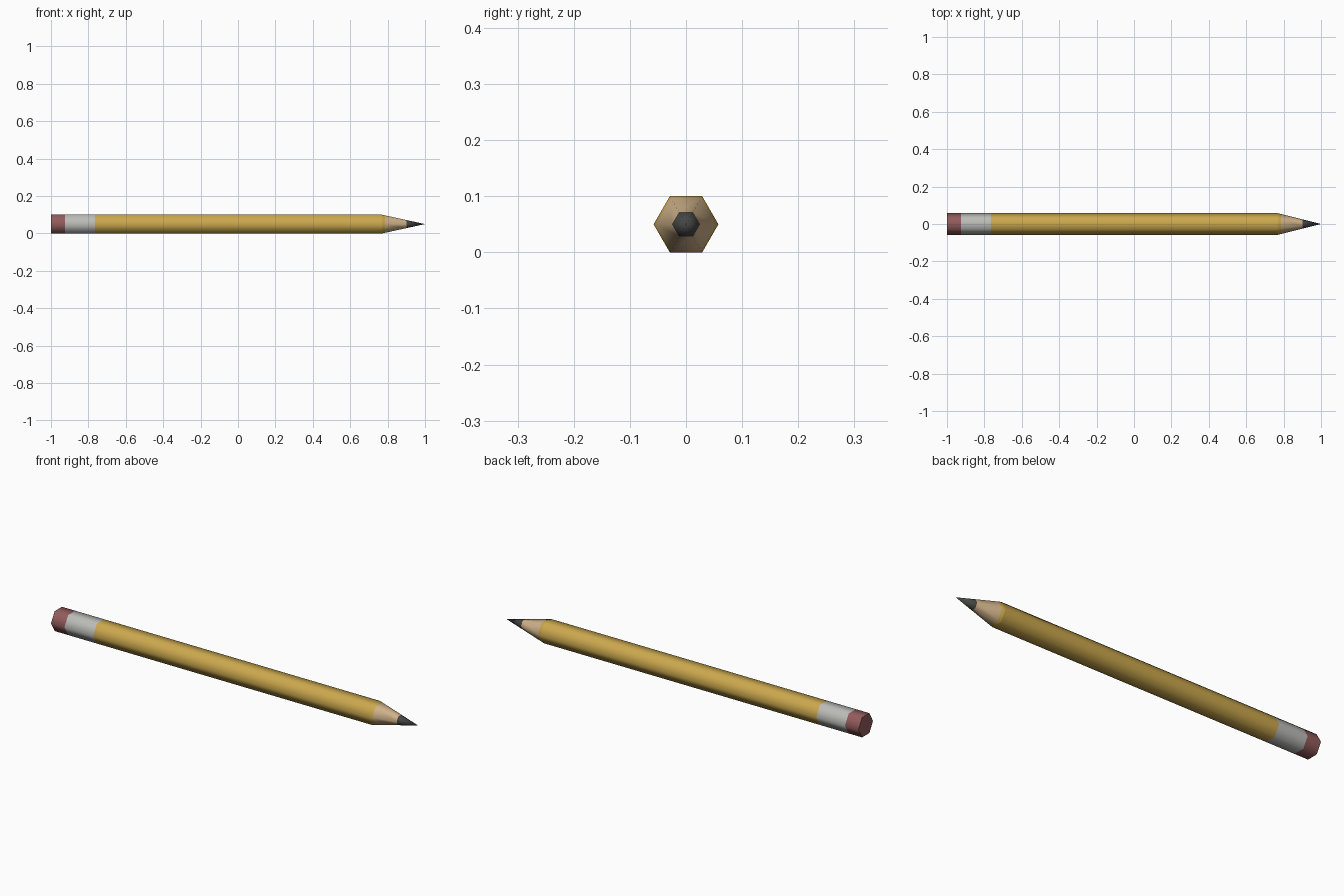
import bpy, bmesh, math

if "Cube" in bpy.data.objects:
    bpy.data.objects.remove(bpy.data.objects["Cube"])

R = 0.1 / math.sqrt(3)      # corner radius of a hexagon 0.1 across flats
CZ = 0.05
SHOULDER, TIP = 0.77, 1.0


def material(name, col):
    m = bpy.data.materials.new(name)
    m.diffuse_color = (*col, 1)
    m.use_nodes = True
    m.node_tree.nodes["Principled BSDF"].inputs["Base Color"].default_value = m.diffuse_color
    return m


def taper(x):
    return R * (TIP - x) / (TIP - SHOULDER)


def hex_part(name, mat, rings, cap=False, point=None):
    """Hexagonal tube along x from (x, radius) rings, optional end cap or point."""
    bm = bmesh.new()
    loops = []
    for x, r in rings:
        loops.append([bm.verts.new((x, r * math.cos(k * math.pi / 3),
                                    CZ + r * math.sin(k * math.pi / 3))) for k in range(6)])
    for a, b in zip(loops, loops[1:]):
        for k in range(6):
            j = (k + 1) % 6
            bm.faces.new((a[k], a[j], b[j], b[k]))
    if cap:
        bm.faces.new(loops[0][::-1])
    if point is not None:
        t = bm.verts.new((point, 0, CZ))
        for k in range(6):
            bm.faces.new((loops[-1][k], loops[-1][(k + 1) % 6], t))
    # faces wind outward: check against the axis
    bm.normal_update()
    for f in bm.faces:
        c = f.calc_center_median()
        out = f.normal.y * c.y + f.normal.z * (c.z - CZ)
        if out < -1e-6 or (abs(out) < 1e-6 and f.normal.x > 0):
            f.normal_flip()
    me = bpy.data.meshes.new(name)
    bm.to_mesh(me)
    bm.free()
    me.materials.append(mat)
    me.shade_smooth()
    me.set_sharp_from_angle(angle=math.radians(70))   # round sides, crisp end
    ob = bpy.data.objects.new(name, me)
    bpy.context.collection.objects.link(ob)
    return ob


pink = material("eraser pink", (0.29, 0.105, 0.105))
metal = material("ferrule grey", (0.50, 0.50, 0.48))
yellow = material("yellow paint", (0.60, 0.39, 0.075))
wood = material("bare wood", (0.62, 0.44, 0.25))
lead = material("graphite", (0.06, 0.064, 0.06))

# eraser, metal band, painted shaft
hex_part("eraser", pink, [(-1.0, R), (-0.925, R)], cap=True)
hex_part("ferrule", metal, [(-0.925, R), (-0.765, R)])
hex_part("shaft", yellow, [(-0.765, R), (SHOULDER, R)])
# sharpened end: paint edge, wood, lead
hex_part("paint_edge", yellow, [(SHOULDER, R), (0.785, taper(0.785))])
hex_part("wood_cone", wood, [(0.785, taper(0.785)), (0.90, taper(0.90))])
hex_part("lead_tip", lead, [(0.90, taper(0.90))], point=TIP)
